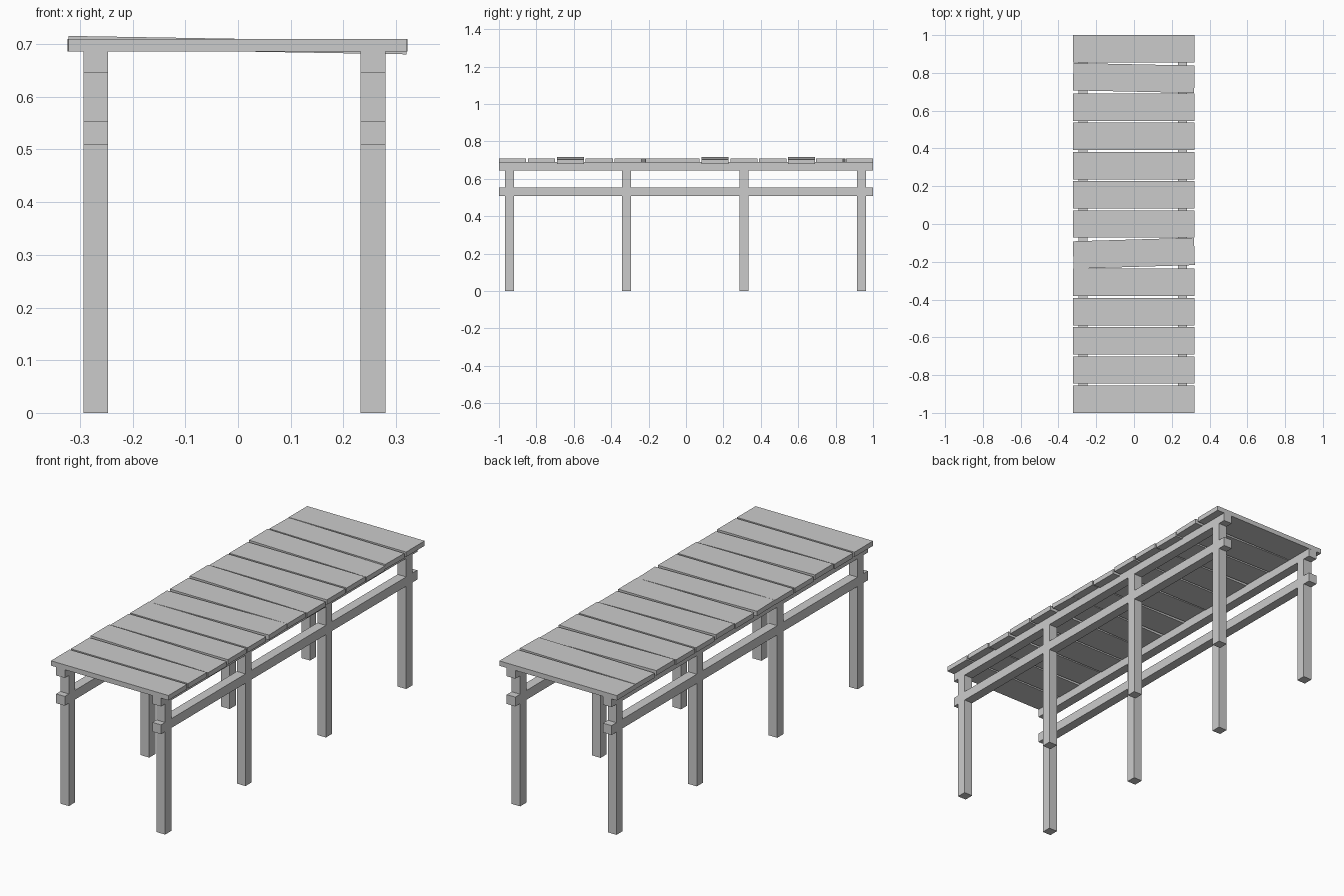
import bpy
from mathutils import Matrix, Euler

if "Cube" in bpy.data.objects:
    bpy.data.objects.remove(bpy.data.objects["Cube"])


def box(name, centre, size, rot=(0, 0, 0)):
    bpy.ops.mesh.primitive_cube_add(size=1)
    ob = bpy.context.object
    ob.name = name
    ob.data.transform(Matrix.Diagonal((*size, 1)))
    ob.location = centre
    ob.rotation_euler = Euler(rot)
    return ob


# Tabletop planks, back to front, a few laid slightly crooked
COUNT, PITCH = 13, 0.1546
yaw = {1: -0.021, 7: 0.03}
roll = {2: 0.017, 5: 0.017, 10: 0.017}
for i in range(COUNT):
    y = (COUNT - 1) / 2 * PITCH - i * PITCH
    box(f"plank_{i + 1}", (-0.001, y, 0.698), (0.642, 0.145, 0.024),
        (0, roll.get(i, 0), yaw.get(i, 0)))

# Two side frames: four legs, an upper rail and a lower rail each
for side, x in (("left", -0.27), ("right", 0.256)):
    for n, y in enumerate((-0.944, -0.317, 0.311, 0.938)):
        box(f"{side}_leg_{n + 1}", (x, y, 0.3435), (0.047, 0.048, 0.687))
    box(f"{side}_upper_rail", (x, 0, 0.667), (0.047, 2.0, 0.044))
    box(f"{side}_lower_rail", (x, 0, 0.531), (0.047, 2.0, 0.046))
